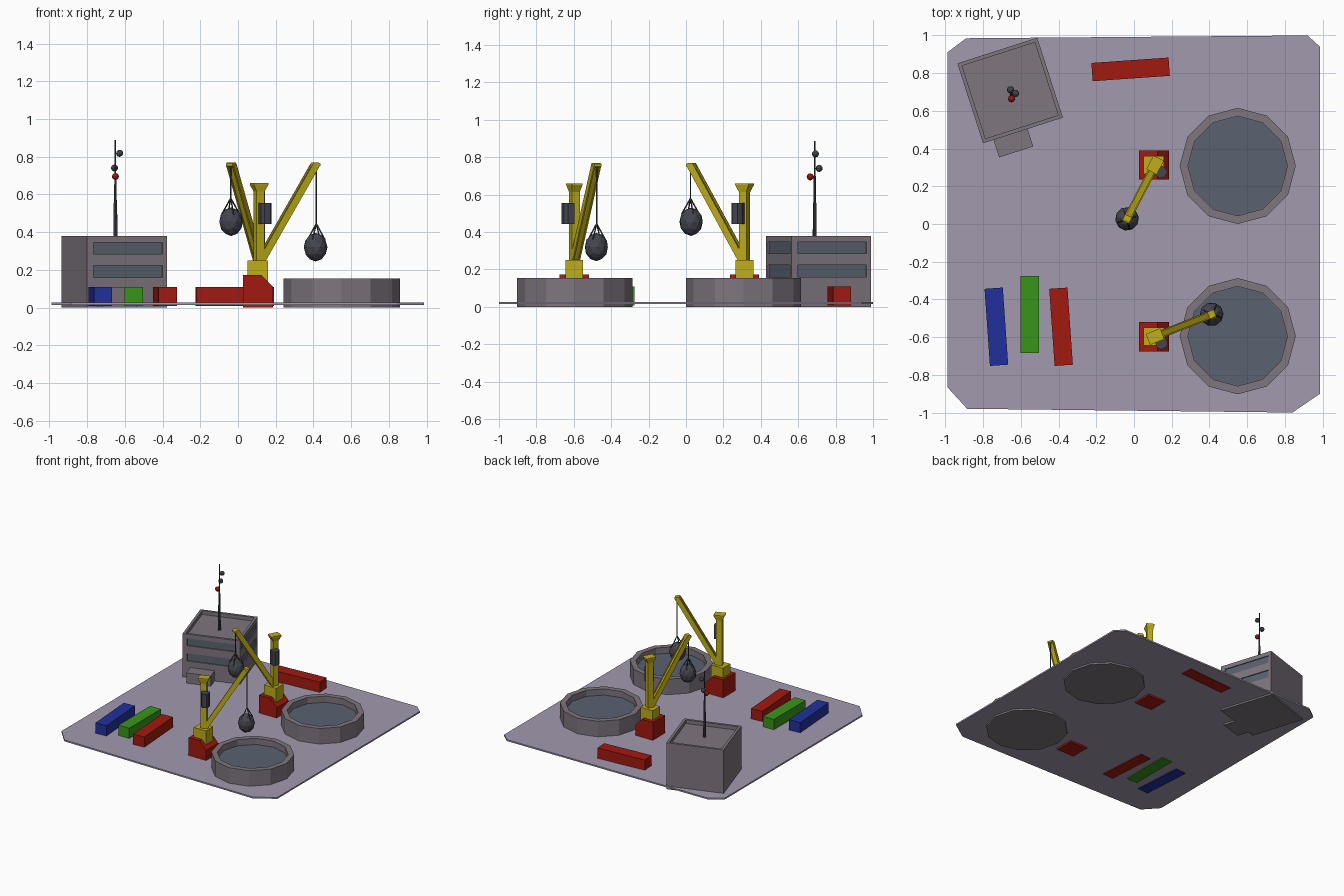
import bpy, bmesh
from math import radians, sin, cos, pi, atan2, hypot
from mathutils import Matrix, Vector

if "Cube" in bpy.data.objects:
    bpy.data.objects.remove(bpy.data.objects["Cube"])


def material(name, col):
    m = bpy.data.materials.new(name)
    m.diffuse_color = (*col, 1)
    m.use_nodes = True
    m.node_tree.nodes["Principled BSDF"].inputs["Base Color"].default_value = m.diffuse_color
    return m


PAVE = material("pavement", (0.36, 0.32, 0.42))
WALL = material("concrete", (0.21, 0.18, 0.21))
GLASS = material("slate", (0.10, 0.12, 0.16))
DARK = material("dark_metal", (0.06, 0.06, 0.08))
RED = material("red", (0.36, 0.01, 0.005))
GREEN = material("green", (0.04, 0.30, 0.01))
BLUE = material("blue", (0.015, 0.03, 0.33))
YELLOW = material("yellow", (0.52, 0.42, 0.01))
I = Matrix.Identity(4)


def finish(name, bm, mat, mtx=I):
    bmesh.ops.transform(bm, matrix=mtx, verts=bm.verts)
    bmesh.ops.recalc_face_normals(bm, faces=bm.faces)
    me = bpy.data.meshes.new(name)
    bm.to_mesh(me)
    bm.free()
    if mat:
        me.materials.append(mat)
    ob = bpy.data.objects.new(name, me)
    bpy.context.collection.objects.link(ob)
    return ob


def loft(name, rings, mat, mtx=I):
    """Skin a stack of equal-length rings and cap both ends."""
    bm = bmesh.new()
    vs = [[bm.verts.new(p) for p in r] for r in rings]
    n = len(rings[0])
    for a, b in zip(vs, vs[1:]):
        for i in range(n):
            j = (i + 1) % n
            bm.faces.new((a[i], a[j], b[j], b[i]))
    bm.faces.new(vs[0][::-1])
    bm.faces.new(vs[-1])
    return finish(name, bm, mat, mtx)


def rect(cx, cy, sx, sy, z):
    return [(cx + i * sx / 2, cy + j * sy / 2, z) for i, j in ((-1, -1), (1, -1), (1, 1), (-1, 1))]


def box(name, cx, cy, sx, sy, z0, z1, mat, mtx=I):
    return loft(name, [rect(cx, cy, sx, sy, z0), rect(cx, cy, sx, sy, z1)], mat, mtx)


def circle(r, z, n):
    return [(r * cos(2 * pi * i / n), r * sin(2 * pi * i / n), z) for i in range(n)]


def rod(name, a, b, r, mat, mtx=I, n=6):
    a, b = Vector(a), Vector(b)
    q = (b - a).to_track_quat('Z', 'Y').to_matrix().to_4x4()
    return loft(name, [circle(r, 0, n), circle(r, (b - a).length, n)], mat,
                mtx @ Matrix.Translation(a) @ q)


def ball(name, c, r, mat, mtx=I, stretch=1):
    bm = bmesh.new()
    bmesh.ops.create_icosphere(bm, subdivisions=2, radius=r)
    return finish(name, bm, mat, mtx @ Matrix.Translation(c) @ Matrix.Diagonal((1, 1, stretch, 1)))


def place(x, y, deg):
    return Matrix.Translation((x, y, 0)) @ Matrix.Rotation(radians(deg), 4, 'Z')


# Ground plate with cut corners
outline = [(-.99, .91), (-.89, .985), (.92, 1), (.987, .94), (.987, -.90), (.84, -1), (-.885, -.98), (-.99, -.865)]
loft("ground_plate", [[(x, y, z) for x, y in outline] for z in (.014, .026)], PAVE)

# Round tanks with water
for k, y in enumerate((.308, -.595)):
    m = place(.55, y, 0)
    loft(f"tank_wall_{k}", [circle(.308, 0, 12), circle(.308, .153, 12),
                            circle(.264, .153, 12), circle(.264, .10, 12)], WALL, m)
    loft(f"tank_water_{k}", [circle(.263, .09, 12), circle(.263, .103, 12)], GLASS, m)

# Containers
for name, x, y, deg, mat in (("container_blue", -.73, -.545, 94, BLUE), ("container_green", -.553, -.48, 90, GREEN),
                             ("container_red", -.387, -.545, 94, RED), ("container_red_back", -.018, .82, 4, RED)):
    box(name, 0, 0, .41, .097, .008, .11, mat, place(x, y, deg))


# Cranes: boom points along local +x, side puts the cab left or right
def crane(tag, y, deg, ball_z, side):
    base = place(.105, y, 0)
    prof = [(-.078, 0), (.08, 0), (.08, .11), (.02, .172), (-.078, .172)]
    loft(f"{tag}_base", [[(px, s * .078, pz) for px, pz in prof] for s in (-1, 1)], RED, base)
    box(f"{tag}_foot", 0, 0, .11, .095, .1, .25, YELLOW, base)
    m = place(.112, y, deg)
    loft(f"{tag}_mast", [rect(0, 0, .045, .045, .24), rect(0, 0, .045, .045, .615),
                         rect(0, 0, .082, .062, .652), rect(0, 0, .082, .062, .66)], YELLOW, m)
    # cab with chamfered outer side
    cab = [(-.012, .02), (.05, .02), (.05, .055), (.036, .075), (.002, .075), (-.012, .055)]
    loft(f"{tag}_cab", [[(px, side * py, z) for px, py in cab] for z in (.442, .555)], DARK, m)
    # boom: core beam between two side plates, in the local xz plane
    a, b = Vector((.012, 0, .255)), Vector((.318, 0, .755))
    bm_m = m @ Matrix.Translation(a) @ Matrix.Rotation(atan2(b.x - a.x, b.z - a.z), 4, 'Y')
    ln = hypot(b.x - a.x, b.z - a.z)
    box(f"{tag}_boom_core", 0, 0, .024, .034, 0, ln, YELLOW, bm_m)
    for s in (-1, 1):
        box(f"{tag}_boom_side_{s}", 0, s * .017, .038, .008, 0, ln, YELLOW, bm_m)
    tip = [(.292, .742), (.318, .742), (.342, .75), (.342, .763), (.33, .77), (.305, .77)]
    loft(f"{tag}_boom_tip", [[(px, s * .02, pz) for px, pz in tip] for s in (-1, 1)], YELLOW, m)
    # cable, slings and hanging ball
    apex = ball_z + .125
    rod(f"{tag}_cable", (.326, 0, apex), (.326, 0, .755), .004, DARK, m)
    for i in range(4):
        t = pi / 4 + i * pi / 2
        rod(f"{tag}_sling_{i}", (.326, 0, apex),
            (.326 + .05 * cos(t), .05 * sin(t), ball_z + .04), .004, DARK, m, 4)
    ball(f"{tag}_load", (.322, 0, ball_z), .063, DARK, m, 1.2)


crane("crane_back", .313, 242.5, .455, 1)
crane("crane_front", -.597, 21.5, .32, -1)

# Office building with roof parapet and recessed window strips
B = place(-.657, .708, 17.8)
S = .445
body = loft("building", [rect(0, 0, S, S, 0), rect(0, 0, S, S, .38),
                         rect(0, 0, S - .04, S - .04, .38), rect(0, 0, S - .04, S - .04, .35)], WALL, B)
for k, turn in enumerate((0, 90)):
    f = B @ Matrix.Rotation(radians(turn), 4, 'Z')
    for j, (z0, z1) in enumerate(((.16, .223), (.285, .346))):
        cut = box(f"window_cutter_{k}{j}", .005, -S / 2, .385, .024, z0, z1, None, f)
        cut.hide_render = True
        cut.hide_viewport = True
        cut.display_type = 'WIRE'
        mod = body.modifiers.new("window", 'BOOLEAN')
        mod.object = cut
        mod.solver = 'EXACT'
        box(f"window_{k}{j}", .005, -S / 2 + .012, .385, .008, z0, z1, GLASS, f)
box("porch", -.069, -.27, .19, .10, 0, .11, WALL, B)

# Antenna with signal balls
A = place(-.65, .688, 0)
loft("antenna", [circle(r, z, 8) for r, z in
                 ((.011, .34), (.009, .555), (.007, .56), (.006, .70), (.004, .705), (.004, .888))], DARK, A)
for i, (x, y, z, mat) in enumerate(((0, -.024, .695, RED), (-.005, .024, .74, DARK), (.022, .004, .818, DARK))):
    ball(f"signal_ball_{i}", (x, y, z), .019, mat, A)
